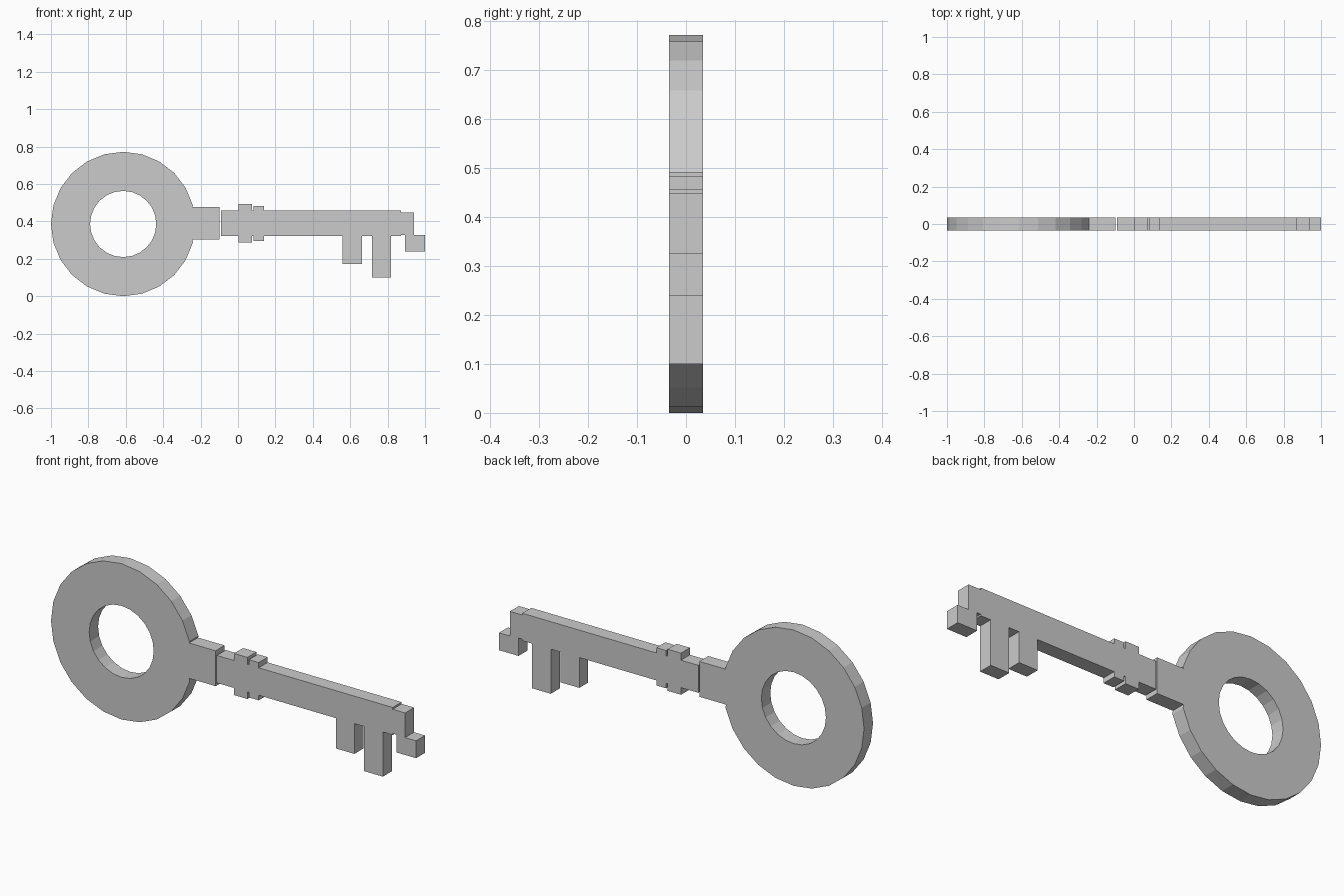
import bpy, bmesh
from math import sin, cos, radians
from mathutils import Vector

if "Cube" in bpy.data.objects:
    bpy.data.objects.remove(bpy.data.objects["Cube"])

HALF = 0.035  # half thickness of the flat key


def plate(name, loops):
    """Fill closed (x, z) loops (outline plus holes) and extrude along y."""
    bm = bmesh.new()
    edges = []
    for loop in loops:
        vs = [bm.verts.new((x, -HALF, z)) for x, z in loop]
        edges += [bm.edges.new((vs[i - 1], vs[i])) for i in range(len(vs))]
    bmesh.ops.triangle_fill(bm, edges=edges, use_beauty=True, use_dissolve=False,
                            normal=Vector((0, -1, 0)))
    res = bmesh.ops.extrude_face_region(bm, geom=bm.faces[:], use_keep_orig=True)
    moved = [g for g in res["geom"] if isinstance(g, bmesh.types.BMVert)]
    bmesh.ops.translate(bm, verts=moved, vec=(0, 2 * HALF, 0))
    bmesh.ops.recalc_face_normals(bm, faces=bm.faces[:])
    mesh = bpy.data.meshes.new(name)
    bm.to_mesh(mesh)
    bm.free()
    obj = bpy.data.objects.new(name, mesh)
    bpy.context.collection.objects.link(obj)
    return obj


def arc(radius, first, last, step=15, cx=-0.614, cz=0.386):
    return [(cx + radius * cos(radians(a)), cz + radius * sin(radians(a)))
            for a in range(first, last + 1, step)]


# Ring-shaped bow with its short neck
neck = [(-0.243, 0.303), (-0.098, 0.303), (-0.098, 0.478), (-0.243, 0.478)]
plate("bow", [arc(0.386, 15, 345) + neck, arc(0.177, 0, 345)])

# Shaft outline: collars on top, stepped tip, teeth, collars below
T, B = 0.457, 0.321
top = [(-0.092, T), (0.003, T), (0.003, 0.492), (0.076, 0.492), (0.076, T),
       (0.084, T), (0.084, 0.483), (0.138, 0.483), (0.138, T), (0.872, T)]
tip = [(0.872, 0.448), (0.94, 0.448), (0.94, 0.326), (1.0, 0.326),
       (1.0, 0.24), (0.893, 0.24), (0.893, 0.328), (0.872, 0.328), (0.872, B)]
teeth = [(0.818, B), (0.818, 0.1), (0.716, 0.1), (0.716, B),
         (0.662, B), (0.662, 0.171), (0.56, 0.171), (0.56, B)]
bottom = [(0.138, B), (0.138, 0.296), (0.084, 0.296), (0.084, B), (0.076, B),
          (0.076, 0.286), (0.003, 0.286), (0.003, B), (-0.092, B)]
plate("shaft", [top + tip + teeth + bottom])
